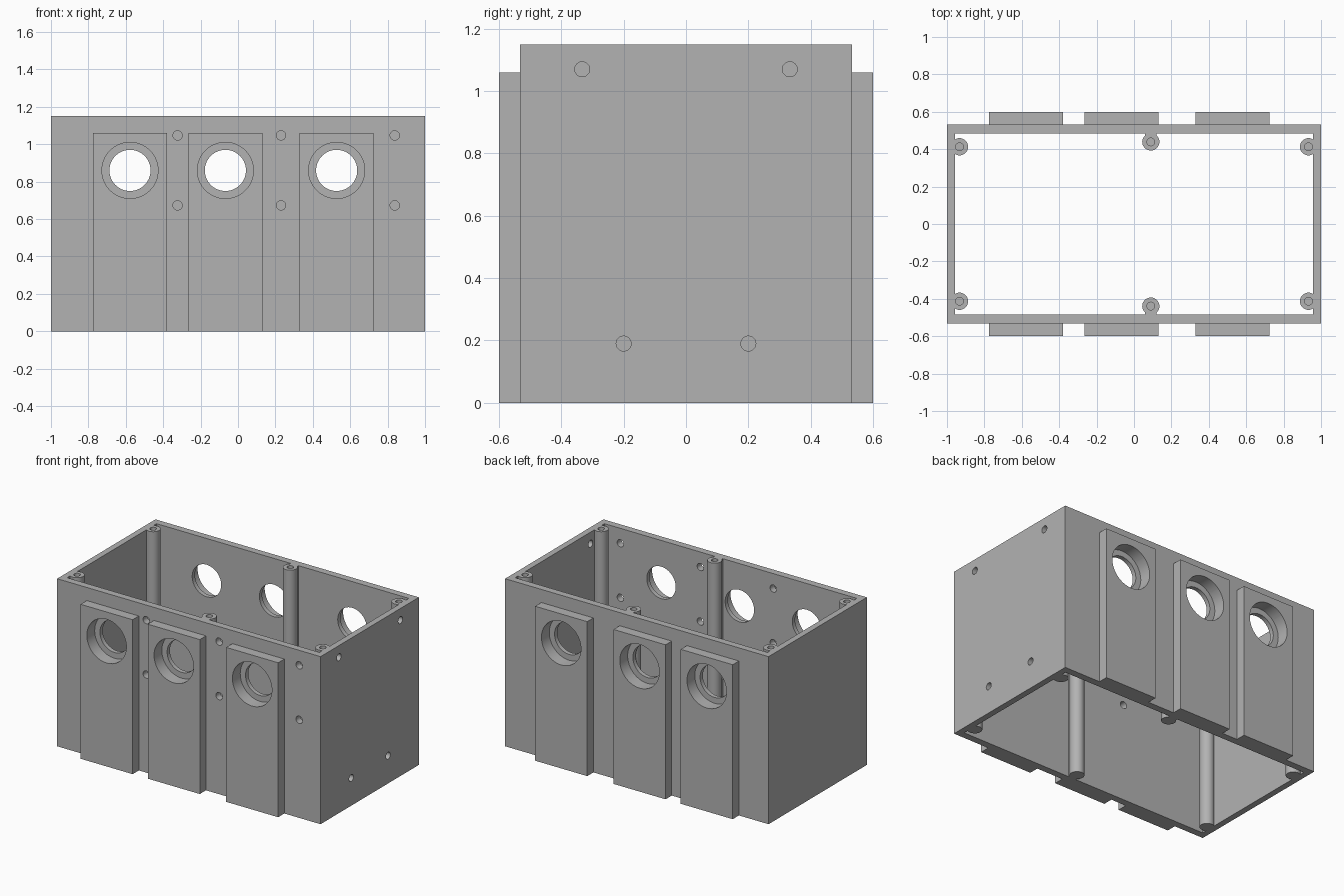
import bpy
import bmesh
from math import radians
from mathutils import Matrix, Vector

if "Cube" in bpy.data.objects:
    bpy.data.objects.remove(bpy.data.objects["Cube"])

HEIGHT = 1.15
OUTER = Vector((1.0, 0.533))
INNER = Vector((0.958, 0.485))
PAD_FACE, PAD_TOP, PAD_HALF = 0.6, 1.06, 0.1975
PORT_X = (-0.5775, -0.0675, 0.5275)
PORT_Z = 0.86

grey = bpy.data.materials.new("plain grey")
grey.use_nodes = True
grey.diffuse_color = (0.45, 0.45, 0.45, 1)
grey.node_tree.nodes["Principled BSDF"].inputs["Base Color"].default_value = (0.45, 0.45, 0.45, 1)


def finish(name, bm):
    mesh = bpy.data.meshes.new(name)
    bm.to_mesh(mesh)
    bm.free()
    mesh.materials.append(grey)
    obj = bpy.data.objects.new(name, mesh)
    bpy.context.scene.collection.objects.link(obj)
    return obj


def box(name, low, high):
    low, high = Vector(low), Vector(high)
    bm = bmesh.new()
    bmesh.ops.create_cube(bm, size=1, matrix=Matrix.Translation((low + high) / 2)
                          @ Matrix.Diagonal((*(high - low), 1)))
    return finish(name, bm)


def cylinder(name, start, end, radius, sides=48):
    start, end = Vector(start), Vector(end)
    axis = end - start
    turn = axis.to_track_quat('Z', 'Y').to_matrix().to_4x4()
    bm = bmesh.new()
    bmesh.ops.create_cone(bm, cap_ends=True, segments=sides, radius1=radius, radius2=radius,
                          depth=axis.length, matrix=Matrix.Translation((start + end) / 2) @ turn)
    return finish(name, bm)


def cut(target, cutters):
    for cutter in cutters:
        cutter.hide_render = True
        mod = target.modifiers.new("cut", 'BOOLEAN')
        mod.operation, mod.solver, mod.object = 'DIFFERENCE', 'EXACT', cutter
    bpy.context.view_layer.update()
    evaluated = target.evaluated_get(bpy.context.evaluated_depsgraph_get())
    mesh = bpy.data.meshes.new_from_object(evaluated)
    target.modifiers.clear()
    target.data = mesh
    for cutter in cutters:
        bpy.data.objects.remove(cutter)


def port_cutters(x, side):
    # Narrow bore through the wall with a wide counterbore from outside
    return [cylinder("port_bore", (x, side * 0.4, PORT_Z), (x, side * 0.7, PORT_Z), 0.11, 64),
            cylinder("port_counterbore", (x, side * 0.515, PORT_Z), (x, side * 0.7, PORT_Z), 0.15, 64)]


parts = []

# Open rectangular shell
shell = box("shell", (-OUTER.x, -OUTER.y, 0), (OUTER.x, OUTER.y, HEIGHT))
cutters = [box("cavity", (-INNER.x, -INNER.y, -0.1), (INNER.x, INNER.y, HEIGHT + 0.1))]
for side in (-1, 1):
    for x in PORT_X:
        cutters += port_cutters(x, side)

# Screw holes in the front wall and the left end wall
for x in (-0.323, 0.23, 0.838):
    for z in (0.673, 1.047):
        cutters.append(cylinder("front_hole", (x, -0.4, z), (x, -0.7, z), 0.025, 24))
for y, z in ((0.333, 1.07), (0.2, 0.19)):
    for side in (-1, 1):
        cutters.append(cylinder("end_hole", (0.9, side * y, z), (1.1, side * y, z), 0.024, 24))
cut(shell, cutters)
parts.append(shell)

# Raised pads around the ports, front and back
for side, label in ((-1, "front"), (1, "back")):
    near, far = sorted((side * OUTER.y, side * PAD_FACE))
    for x in PORT_X:
        pad = box(label + "_pad", (x - PAD_HALF, near, 0), (x + PAD_HALF, far, PAD_TOP))
        cut(pad, port_cutters(x, side))
        parts.append(pad)

# Screw posts with blind pilot holes
for side in (-1, 1):
    for x, y in ((-0.933, 0.413), (0.09, 0.439), (0.933, 0.413)):
        post = cylinder("screw_post", (x, side * y, 0), (x, side * y, HEIGHT), 0.046, 40)
        cut(post, [cylinder("pilot_hole", (x, side * y, HEIGHT - 0.25),
                            (x, side * y, HEIGHT + 0.1), 0.021, 24)])
        parts.append(post)
    # Web joining the middle post to its wall
    near, far = sorted((side * 0.47, side * 0.487))
    parts.append(box("post_web", (0.06, near, 0), (0.12, far, HEIGHT)))

bpy.ops.object.select_all(action='DESELECT')
for obj in parts:
    obj.select_set(True)
bpy.context.view_layer.objects.active = shell
bpy.ops.object.shade_smooth_by_angle(angle=radians(30))
